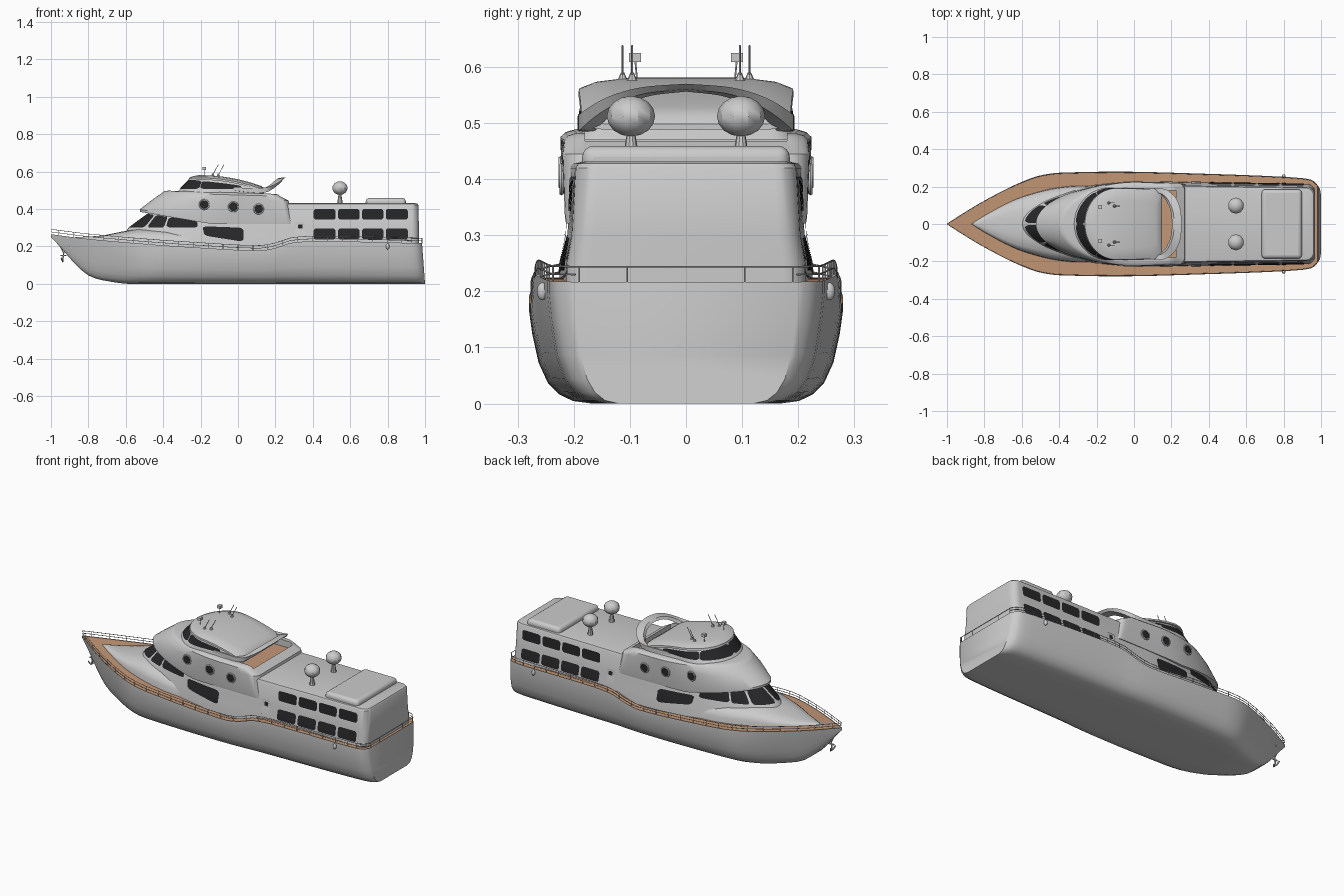
import bpy, bmesh, math
from mathutils import Vector
from mathutils.bvhtree import BVHTree

if "Cube" in bpy.data.objects:
    bpy.data.objects.remove(bpy.data.objects["Cube"])


def material(name, col):
    m = bpy.data.materials.new(name)
    m.diffuse_color = (*col, 1)
    m.use_nodes = True
    m.node_tree.nodes["Principled BSDF"].inputs["Base Color"].default_value = m.diffuse_color
    return m


GLASS = material("dark_glass", (0.02, 0.02, 0.022))
TEAK = material("teak", (0.55, 0.31, 0.18))


def finish(name, bm, mat=None):
    bmesh.ops.remove_doubles(bm, verts=bm.verts, dist=1e-5)
    bmesh.ops.recalc_face_normals(bm, faces=bm.faces)
    me = bpy.data.meshes.new(name)
    bm.to_mesh(me)
    tree = BVHTree.FromBMesh(bm)
    bm.free()
    ob = bpy.data.objects.new(name, me)
    bpy.context.collection.objects.link(ob)
    if mat:
        me.materials.append(mat)
    return ob, tree


def skin(name, rows, mat=None, caps=(False, True)):
    """Loft half rows (y >= 0), mirrored in y; caps join a row to its mirror."""
    bm = bmesh.new()
    g = [[[bm.verts.new((x, s * y, z)) for x, y, z in r] for r in rows] for s in (1, -1)]
    for h in g:
        for a, b in zip(h, h[1:]):
            for j in range(len(a) - 1):
                bm.faces.new((a[j], a[j + 1], b[j + 1], b[j]))
    for k, on in zip((0, -1), caps):
        if on:
            a, b = g[0][k], g[1][k]
            for j in range(len(a) - 1):
                bm.faces.new((a[j], a[j + 1], b[j + 1], b[j]))
    bmesh.ops.dissolve_degenerate(bm, dist=1e-6, edges=bm.edges)
    return finish(name, bm, mat)


def curve_fn(keys):
    """Smooth monotone interpolation of (x, value) keys."""
    d = [(b[1] - a[1]) / (b[0] - a[0]) for a, b in zip(keys, keys[1:])]
    m = [d[0]] + [0 if p * q <= 0 else 2 * p * q / (p + q) for p, q in zip(d, d[1:])] + [d[-1]]

    def f(x):
        i = max(k for k in range(len(d)) if k == 0 or keys[k][0] <= x)
        h = keys[i + 1][0] - keys[i][0]
        t = (x - keys[i][0]) / h
        return ((1 + 2 * t) * (1 - t) ** 2 * keys[i][1] + t * (1 - t) ** 2 * h * m[i]
                + t * t * (3 - 2 * t) * keys[i + 1][1] + t * t * (t - 1) * h * m[i + 1])
    return f


def ring(z, xn, xt, w, wt, L, r=0.04, dz=lambda x: 0):
    """Half deck-house outline: elliptical nose, tapering side, rounded tail corner."""
    p = [(xn + L * (1 - math.cos(i * math.pi / 40)), w * math.sin(i * math.pi / 40)) for i in range(21)]
    p += [(xn + L + (xt - r - xn - L) * i / 14, w + (wt - w) * i / 14) for i in range(1, 15)]
    p += [(xt - r + r * math.sin(i * math.pi / 12), wt - r + r * math.cos(i * math.pi / 12)) for i in range(1, 7)]
    return [(x, y, z + dz(x)) for x, y in p + [(xt, 0)]]


def decal(name, tree, ray, mat=None, nu=12, nv=4, off=0.003):
    """Rounded panel cast from the centreline onto a shell, on both sides."""
    bm = bmesh.new()
    for s in (1, -1):
        g = []
        for i in range(nu + 1):
            u = 0.5 - 0.5 * math.cos(math.pi * i / nu)
            k = 1 - 0.35 * max(0, (abs(2 * u - 1) - 0.8) / 0.2) ** 2
            col = []
            for j in range(nv + 1):
                o, d = ray(u, 0.5 + (j / nv - 0.5) * k)
                hit = tree.ray_cast(Vector(o), Vector(d))[0] or Vector(o)
                q = hit + Vector(d) * off
                col.append(bm.verts.new((q.x, s * q.y, q.z)))
            g.append(col)
        for a, b in zip(g, g[1:]):
            for j in range(nv):
                bm.faces.new((a[j], a[j + 1], b[j + 1], b[j]))
    return finish(name, bm, mat)


def side(tl, tr, br, bl):
    def ray(u, v):
        x, z = ((bl[i] * (1 - u) + br[i] * u) * (1 - v) + (tl[i] * (1 - u) + tr[i] * u) * v for i in (0, 1))
        return (x, 0, z), (0, 1, 0)
    return ray


def rect(x0, x1, z0, z1):
    return side((x0, z1), (x1, z1), (x1, z0), (x0, z0))


def lines(name, paths, radius):
    cu = bpy.data.curves.new(name, 'CURVE')
    cu.dimensions, cu.bevel_depth, cu.bevel_resolution, cu.use_fill_caps = '3D', radius, 1, True
    for p in paths:
        s = cu.splines.new('POLY')
        s.points.add(len(p) - 1)
        for q, c in zip(s.points, p):
            q.co = (*c, 1)
    bpy.context.collection.objects.link(bpy.data.objects.new(name, cu))


def named(name, mat=None):
    ob = bpy.context.object
    ob.name = name
    if mat:
        ob.data.materials.append(mat)
    return ob


# Hull and teak deck
sheer = curve_fn([(-1, .265), (-.8, .24), (-.2, .193), (.12, .178), (.2, .192), (.3, .222), (.42, .228), (1, .217)])
keel = curve_fn([(-1, .25), (-.78, .035), (-.7, .015), (-.58, 0), (1, 0)])
beam = curve_fn([(-1, 0), (-.9, .065), (-.8, .125), (-.6, .225), (-.5, .26), (-.4, .274), (-.1, .28), (.4, .268),
                 (.9, .246), (.96, .236), (.985, .22), (1, .2)])
prof = [(0, 0), (.35, 0), (.6, 0), (.72, .025), (.81, .09), (.88, .2), (.94, .4), (.98, .68), (1, .9), (1, 1)]
xs = [-1 + .04 * i for i in range(49)] + [.94, .96, .972, .985, .994, 1]
rows = []
for x in xs:
    t = min(1, max(0, (x + 1) / .5))
    k, s, row = keel(x), sheer(x), []
    for f, g in prof:
        fv = .55 * f + .45 * g
        row.append((x - .016 * g * max(0, (x - .8) / .2), beam(x) * (fv + (f - fv) * t), k + (s - k) * g))
    rows.append(row)
skin("hull", rows)
edge = [r[-1] for r in rows]
skin("deck", [[(x, y, z - .003) for x, y, z in edge]], TEAK)

# Foredeck trunk
tw = curve_fn([(-.87, 0), (-.8, .045), (-.6, .145), (-.4, .196), (-.3, .205), (-.1, .2)])
tt = curve_fn([(-.87, .25), (-.75, .256), (-.6, .283), (-.5, .298), (-.1, .28)])
tp = [(1, 0), (.98, .35), (.93, .6), (.8, .8), (.5, .95), (.25, .99), (0, 1)]
rows = []
for i in range(23):
    x = -.87 + .035 * i
    b = sheer(x) - .01
    rows.append([(x, tw(x) * f, b + (tt(x) - b) * g) for f, g in tp])
skin("foredeck_trunk", rows)

# Main and aft cabin, upper deck, flybridge and its roof
_, cab = skin("main_cabin", [ring(*a) for a in (
    (.15, -.68, .967, .23, .215, .78), (.25, -.62, .967, .224, .213, .72), (.3, -.585, .967, .211, .204, .69),
    (.42, -.42, .965, .208, .197, .52), (.428, -.41, .96, .203, .192, .51), (.431, -.4, .95, .19, .18, .5))])
low = lambda x: -.17 * (min(x, -.15) + .525)
top = lambda x: -.03 * (x + .4)
upper_ob, upper = skin("upper_deck", [
    ring(.385, -.44, .29, .18, .18, .44, dz=low), ring(.385, -.525, .3, .213, .214, .5, dz=low),
    ring(.398, -.525, .297, .215, .216, .5, dz=low), ring(.445, -.465, .27, .223, .22, .46),
    ring(.487, -.405, .225, .224, .217, .42, dz=top), ring(.495, -.395, .217, .215, .21, .41, dz=top),
    ring(.499, -.375, .205, .2, .195, .38, dz=top)], caps=(True, True))
drop = lambda x: -.55 * max(0, x + .2) ** 2
_, fly = skin("flybridge", [ring(.47, -.345, .14, .197, .195, .2), ring(.57, -.25, .13, .18, .175, .18, dz=drop)])
skin("flybridge_roof", [ring(*a, dz=drop) for a in (
    (.556, -.24, .12, .17, .165, .15), (.556, -.265, .15, .192, .187, .17), (.566, -.262, .15, .191, .186, .17),
    (.576, -.24, .14, .168, .16, .16), (.581, -.21, .12, .13, .12, .13))], caps=(True, True))

# Aft cockpit recess with teak floor
bpy.ops.mesh.primitive_cube_add(size=1, location=(.165, 0, .492))
cut = named("cockpit_cutter")
cut.scale = (.12, .36, .1)
cut.hide_render = True
mod = upper_ob.modifiers.new("recess", 'BOOLEAN')
mod.operation, mod.object = 'DIFFERENCE', cut
bpy.context.view_layer.objects.active = upper_ob
bpy.ops.object.modifier_apply(modifier="recess")
bpy.data.objects.remove(cut)
skin("cockpit_floor", [[(.1, .18, .444), (.225, .18, .444)]], TEAK)

# Swept hoop behind the flybridge
keys = [(-.02, .192, .515, .015), (.1, .193, .512, .025), (.16, .188, .517, .028), (.2, .165, .533, .024),
        (.232, .125, .552, .018), (.25, .07, .565, .012), (.256, 0, .57, .01)]
fs = [curve_fn([(i, k[c]) for i, k in enumerate(keys)]) for c in range(4)]
hoop = [[f(i / 4) for f in fs] for i in range(25)]
out = [(x, y, z) for x, y, z, h in hoop]
inn = [(x - .04 * min(1, i / 16), y * .87, z - .004) for i, (x, y, z, h) in enumerate(hoop)]
dn = lambda p: [(x - .012, y, z - h[3]) for (x, y, z), h in zip(p, hoop)]
skin("rear_hoop", [out, dn(out), dn(inn), inn, out], caps=(False, False))

# Windows
for i, (x0, x1) in enumerate(((.405, .522), (.535, .65), (.663, .777), (.79, .908))):
    for j, (z0, z1) in enumerate(((.237, .296), (.343, .4))):
        decal(f"aft_window_{i}_{j}", cab, rect(x0, x1, z0, z1), GLASS)
decal("saloon_window", cab, side((-.19, .308), (.03, .3), (.03, .225), (-.18, .258)), GLASS)


def around(cx, a0, a1, zb, zt):
    def ray(u, v):
        a = math.radians(a0 + (a1 - a0) * u)
        return (cx, 0, zb + (zt(math.degrees(a)) - zb) * v), (math.cos(a), math.sin(a), 0)
    return ray


for i, (a0, a1) in enumerate(((179, 161), (159, 143), (141, 95))):
    decal(f"windshield_{i}", cab, around(-.2, a0, a1, .302, lambda a: .378 - .045 * (180 - a) / 85), GLASS, 16)
for i, (a0, a1) in enumerate(((180, 122), (121, 58))):
    decal(f"flybridge_window_{i}", fly, around(-.1, a0, a1, .508, lambda a: .558 - .034 * ((180 - a) / 125) ** 2),
          GLASS, 18)

# Cabin door
decal("door", cab, rect(.307, .357, .232, .33), None, off=.005)
decal("door_window", cab, rect(.322, .345, .295, .318), GLASS, off=.007)

for s in (1, -1):
    # Portholes
    for x, z in ((-.18, .424), (-.025, .412), (.11, .4)):
        y = upper.ray_cast(Vector((x, 0, z)), Vector((0, 1, 0)))[0].y
        bpy.ops.mesh.primitive_cylinder_add(vertices=20, radius=.024, depth=.01, location=(x, s * y, z),
                                            rotation=(math.pi / 2, 0, 0))
        named("porthole_glass", GLASS)
        bpy.ops.mesh.primitive_torus_add(major_segments=20, minor_segments=6, major_radius=.025, minor_radius=.004,
                                         location=(x, s * (y + .003), z), rotation=(math.pi / 2, 0, 0))
        named("porthole_frame")
    # Satellite domes
    bpy.ops.mesh.primitive_uv_sphere_add(segments=10, ring_count=8, radius=.043, location=(.545, s * .098, .512))
    named("satellite_dome").scale = (1, 1, .84)
    bpy.ops.mesh.primitive_cone_add(vertices=10, radius1=.016, radius2=.008, depth=.05, location=(.545, s * .098, .454))
    named("dome_stand")
    # Roof lamp, antenna bases, fender, hawse ring
    bpy.ops.mesh.primitive_cube_add(size=1, location=(-.18, s * .091, .617))
    named("roof_lamp").scale = (.02, .022, .016)
    for x, y in ((-.135, .113), (-.105, .096)):
        bpy.ops.mesh.primitive_cone_add(vertices=8, radius1=.009, radius2=.003, depth=.014, location=(x, s * y, .583))
        named("antenna_base")
    bpy.ops.mesh.primitive_uv_sphere_add(segments=10, ring_count=6, radius=.01, location=(.8, s * .256, .2))
    named("fender").scale = (1, 1, 1.6)
    bpy.ops.mesh.primitive_torus_add(major_segments=16, minor_segments=6, major_radius=.015, minor_radius=.004,
                                     location=(-.895, s * .052, .212), rotation=(math.pi / 2, 0, s * .55))
    named("hawse_ring")
    lines("antennas", [[(x, s * y, .58), (x + .012, s * y, .605), (x + .03, s * y, .638)]
                       for x, y in ((-.135, .113), (-.105, .096))] + [[(-.18, s * .087, .575), (-.18, s * .091, .617)]],
          .0018)

# Aft sun pad
bpy.ops.mesh.primitive_cube_add(size=1, location=(.79, 0, .434))
pad = named("sun_pad")
pad.scale = (.215, .37, .05)
bpy.ops.object.transform_apply(location=False, rotation=False, scale=True)
bv = pad.modifiers.new("soft", 'BEVEL')
bv.width, bv.segments = .02, 4

# Deck rails and posts
paths = []
for s in (1, -1):
    e = [(x, s * y * .985, z) for x, y, z in edge]
    paths += [[(x, y, z + h) for x, y, z in e] for h in (.013, .027)]
    paths += [[p, (p[0], p[1], p[2] + .027)] for p in e[1:50:2]]
x, y, z = edge[-1]
paths += [[(x, -y, z + .027), (x, y, z + .027)]]
paths += [[(x, k, z), (x, k, z + .027)] for k in (-.19, -.105, .105, .19)]
lines("deck_rails", paths, .0016)

# Bow anchor
lines("anchor", [[(-.95, 0, .2), (-.932, 0, .165), (-.938, 0, .118)],
                 [(-.945, -.022, .138), (-.936, -.012, .118), (-.936, .012, .118), (-.945, .022, .138)],
                 [(-.95, 0, .152), (-.918, 0, .152)]], .004)

bpy.ops.object.select_all(action='DESELECT')
for ob in bpy.context.collection.objects:
    if ob.type == 'MESH' and ob.name.split(".")[0] != "roof_lamp":
        ob.select_set(True)
        bpy.context.view_layer.objects.active = ob
bpy.ops.object.shade_smooth_by_angle(angle=math.radians(35))
